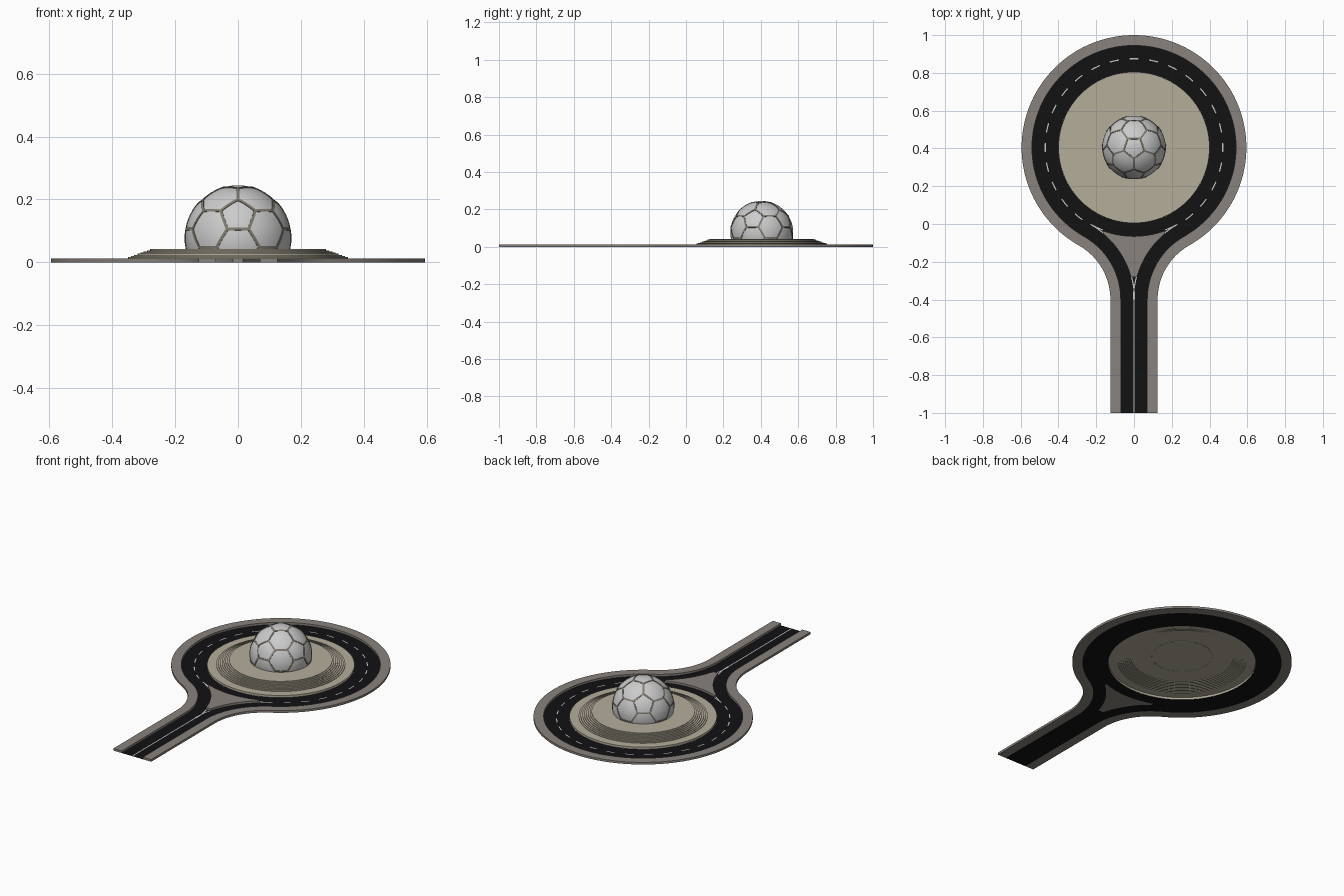
import bpy, bmesh, math
from mathutils import Vector

if "Cube" in bpy.data.objects:
    bpy.data.objects.remove(bpy.data.objects["Cube"])

O, C = (0.0, 0.405), (0.454, -0.4)      # ring centre, centre of the entry curve
MID, KERB = 0.47, 0.013                 # ring centreline radius, kerb height
TANGENT = math.degrees(math.atan2(O[1] - C[1], O[0] - C[0]))


def material(name, rgb):
    m = bpy.data.materials.new(name)
    m.diffuse_color = (*rgb, 1)
    m.use_nodes = True
    m.node_tree.nodes["Principled BSDF"].inputs["Base Color"].default_value = m.diffuse_color
    return m


ASPHALT = material("asphalt", (0.006, 0.006, 0.007))
PAVING = material("paving", (0.25, 0.225, 0.20))
STONE = material("stone", (0.46, 0.42, 0.33))
WHITE = material("white_paint", (0.85, 0.85, 0.85))
PANEL = material("panel", (0.55, 0.55, 0.56))
SEAM = material("seam", (0.22, 0.20, 0.16))


def finish(name, bm, mat, smooth=False):
    me = bpy.data.meshes.new(name)
    bm.to_mesh(me)
    bm.free()
    ob = bpy.data.objects.new(name, me)
    bpy.context.collection.objects.link(ob)
    me.materials.append(mat)
    if smooth:
        bpy.ops.object.select_all(action='DESELECT')
        ob.select_set(True)
        bpy.context.view_layer.objects.active = ob
        bpy.ops.object.shade_smooth_by_angle(angle=math.radians(25))
    return ob


def arc(c, r, a0, a1, n):
    angles = [math.radians(a0 + (a1 - a0) * i / n) for i in range(n + 1)]
    return [(c[0] + r * math.cos(a), c[1] + r * math.sin(a)) for a in angles]


def band(c, r0, r1, a0, a1, n):
    return arc(c, r0, a0, a1, n) + arc(c, r1, a1, a0, n)


def mirror(pts):
    return [(-x, y) for x, y in reversed(pts)]


def flat(name, shapes, z, height, mat):
    """Each shape is a list of loops: an outline followed by its holes."""
    bm = bmesh.new()
    for loops in shapes:
        edges = []
        for loop in loops:
            vs = [bm.verts.new((x, y, z)) for x, y in loop]
            edges += [bm.edges.new((vs[i - 1], vs[i])) for i in range(len(vs))]
        bmesh.ops.triangle_fill(bm, use_beauty=True, edges=edges, normal=(0, 0, 1))
    if height:
        ext = bmesh.ops.extrude_face_region(bm, geom=bm.faces[:])["geom"]
        bmesh.ops.translate(bm, vec=(0, 0, height),
                            verts=[g for g in ext if isinstance(g, bmesh.types.BMVert)])
        bmesh.ops.recalc_face_normals(bm, faces=bm.faces[:])
    else:
        bm.normal_update()
        bmesh.ops.reverse_faces(bm, faces=[f for f in bm.faces if f.normal.z < 0])
    return finish(name, bm, mat, smooth=bool(height))


def outline(w):
    """Keyhole outline at distance w from the centreline."""
    right = [(w, -1)] + arc(C, C[0] - w, 180, TANGENT, 20)
    right += arc(O, MID + w, TANGENT - 180, 90, 72)[1:]
    return right + mirror(right[:-1])


# Pavement and road
flat("pavement", [[outline(0.125) + outline(0.07)[::-1]]], 0, KERB, PAVING)
half = arc(C, 0.454, 164.7, 129.6, 14) + arc(O, MID, -69.4, -90, 12)
splitter = half + mirror(half[:-1])
flat("road", [[outline(0.07), arc(O, 0.40, 0, 357.5, 143), splitter]], 0, 0, ASPHALT)
flat("splitter_island", [[splitter]], 0, KERB, PAVING)

# Road markings
lane = band(C, 0.454, 0.460, 180, TANGENT, 24)
give_way = band(O, 0.464, 0.469, TANGENT - 180, -69.4, 8)
shapes = [[[(-0.003, -1), (0.003, -1), (0.003, -0.4), (-0.003, -0.4)]],
          [lane], [mirror(lane)], [give_way], [mirror(give_way)]]
for i in range(28):
    a = -90 + i * 360 / 28
    if 2 < i < 26:
        shapes.append([band(O, MID - 0.003, MID + 0.003, a - 3, a + 3, 4)])
flat("road_markings", shapes, 0.0008, 0, WHITE)

# Central island with stepped mound
STEPS = 8
profile = [(0.40, 0), (0.40, KERB), (0.35, KERB)]
for i in range(STEPS):
    r = 0.35 - 0.07 * i / (STEPS - 1)
    profile += [(r, KERB + 0.029 * i / STEPS), (r, KERB + 0.029 * (i + 1) / STEPS)]
profile.append((0, KERB + 0.029))
bm = bmesh.new()
vs = [bm.verts.new((r, O[1], z)) for r, z in profile]
es = [bm.edges.new(p) for p in zip(vs, vs[1:]) if (p[0].co - p[1].co).length > 1e-6]
bmesh.ops.spin(bm, geom=vs + es, cent=(0, O[1], 0), axis=(0, 0, 1),
               angle=math.tau, steps=96)
bmesh.ops.remove_doubles(bm, verts=bm.verts[:], dist=1e-5)
bmesh.ops.recalc_face_normals(bm, faces=bm.faces[:])
if max(bm.faces, key=lambda f: f.calc_center_median().z).normal.z < 0:
    bmesh.ops.reverse_faces(bm, faces=bm.faces[:])
finish("stepped_island", bm, STONE, smooth=True)

# Dome of pentagon and hexagon panels with raised seams
R, DOME_Z, FLOOR = 0.168, 0.077, 0.041


def dome(name, seams, mat):
    up = math.atan(0.5)
    ico = [Vector((0, 0, 1)), Vector((0, 0, -1))]
    for k in range(5):
        for lat, off in ((up, -90), (-up, -54)):
            a = math.radians(off + 72 * k)
            ico.append(Vector((math.cos(lat) * math.cos(a),
                               math.cos(lat) * math.sin(a), math.sin(lat))))
    bm = bmesh.new()
    for a in ico:
        for b in ico:
            if 0 < (a - b).length < 1.2:
                bm.verts.new(a.lerp(b, 1 / 3).normalized() * R)
    bmesh.ops.convex_hull(bm, input=bm.verts[:])
    bmesh.ops.dissolve_limit(bm, angle_limit=0.02, verts=bm.verts[:], edges=bm.edges[:])
    panels = bm.faces[:]
    rims = bmesh.ops.inset_individual(bm, faces=panels, thickness=0.0055)["faces"]
    if seams:
        bmesh.ops.delete(bm, geom=panels, context='FACES')
    else:
        bmesh.ops.delete(bm, geom=rims, context='FACES')
        bmesh.ops.poke(bm, faces=bm.faces[:])
    bmesh.ops.subdivide_edges(bm, edges=bm.edges[:], cuts=3, use_grid_fill=True)
    for v in bm.verts:
        v.co = v.co.normalized() * R
    if seams:
        ext = bmesh.ops.extrude_face_region(bm, geom=bm.faces[:])["geom"]
        for g in ext:
            if isinstance(g, bmesh.types.BMVert):
                g.co *= 1.012
    bmesh.ops.recalc_face_normals(bm, faces=bm.faces[:])
    if not seams:
        bm.normal_update()
        bmesh.ops.reverse_faces(bm, faces=[f for f in bm.faces
                                           if f.normal.dot(f.calc_center_median()) < 0])
    bmesh.ops.bisect_plane(bm, geom=bm.verts[:] + bm.edges[:] + bm.faces[:],
                           plane_co=(0, 0, FLOOR - DOME_Z), plane_no=(0, 0, 1),
                           clear_inner=True)
    finish(name, bm, mat, smooth=True).location = (0, O[1], DOME_Z)


dome("dome_panels", False, PANEL)
dome("dome_seams", True, SEAM)
